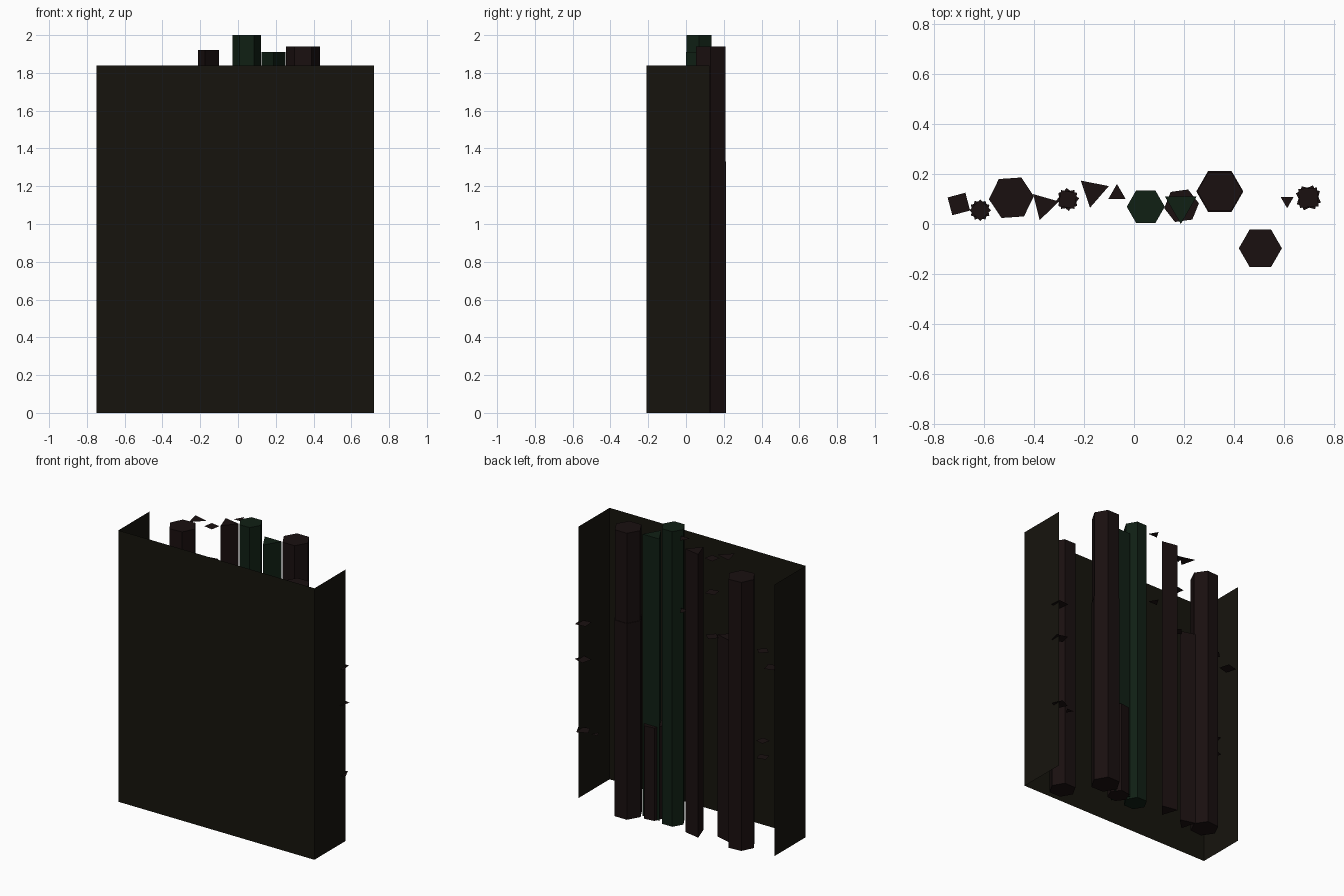
import bpy, bmesh
from math import cos, sin, radians, tau

if "Cube" in bpy.data.objects:
    bpy.data.objects.remove(bpy.data.objects["Cube"])


def material(name, rgb):
    m = bpy.data.materials.new(name)
    m.diffuse_color = (*rgb, 1)
    m.use_nodes = True
    m.node_tree.nodes["Principled BSDF"].inputs["Base Color"].default_value = m.diffuse_color
    return m


DARK = material("dark_olive", (0.008, 0.007, 0.004))
BROWN = material("dark_brown", (0.010, 0.005, 0.005))
GREEN = material("dark_green", (0.005, 0.014, 0.007))


def finish(name, bm, mat):
    mesh = bpy.data.meshes.new(name)
    bm.to_mesh(mesh)
    bm.free()
    mesh.materials.append(mat)
    ob = bpy.data.objects.new(name, mesh)
    bpy.context.collection.objects.link(ob)
    return ob


def polygon(bm, x, y, z, r, sides, angle):
    pts = [(x + r * cos(radians(angle) + tau * i / sides),
            y + r * sin(radians(angle) + tau * i / sides), z) for i in range(sides)]
    return bm.faces.new([bm.verts.new(p) for p in pts])


def column(name, x, y, r, sides, angle, top, mat=BROWN):
    bm = bmesh.new()
    base = polygon(bm, x, y, 0, r, sides, angle)
    ext = bmesh.ops.extrude_face_region(bm, geom=[base], use_keep_orig=True)
    bmesh.ops.translate(bm, vec=(0, 0, top),
                        verts=[v for v in ext["geom"] if isinstance(v, bmesh.types.BMVert)])
    bmesh.ops.recalc_face_normals(bm, faces=bm.faces)
    return finish(name, bm, mat)


def plates(name, x, y, r, sides, layers, mat=BROWN):
    bm = bmesh.new()
    for z, angle in layers:
        polygon(bm, x, y, z, r, sides, angle)
    return finish(name, bm, mat)


# thin screen: front panel with two side returns, open at the back
bm = bmesh.new()
outline = [(-0.75, 0.125), (-0.75, -0.21), (0.72, -0.21), (0.72, 0.125)]
rows = [[bm.verts.new((x, y, z)) for x, y in outline] for z in (0, 1.84)]
for i in range(3):
    bm.faces.new((rows[0][i], rows[0][i + 1], rows[1][i + 1], rows[1][i]))
finish("screen", bm, DARK)

# hexagonal columns
column("hex_column_left", -0.49, 0.105, 0.09, 6, 4, 1.82)
column("hex_column_tall", 0.047, 0.069, 0.076, 6, 0, 2.0, GREEN)
column("hex_column_short", 0.19, 0.073, 0.07, 6, 8, 0.63)
column("hex_column_right", 0.343, 0.13, 0.09, 6, 0, 1.94)
column("hex_column_right_sleeve", 0.343, 0.13, 0.094, 6, 0, 1.33)
column("hex_column_front", 0.505, -0.097, 0.086, 6, 0, 1.77)

# triangular columns
column("tri_column_centre", -0.163, 0.13, 0.066, 3, -101, 1.92)
column("tri_column_left", -0.36, 0.075, 0.062, 3, 134, 1.37)
column("tri_column_green", 0.187, 0.073, 0.073, 3, -90, 1.91, GREEN)

# floating flat leaves
plates("tri_leaves_left", -0.36, 0.075, 0.062, 3, [(1.91, 134)])
plates("tri_leaves_centre", -0.068, 0.12, 0.04, 3, [(1.97, 90), (1.48, 90)])
plates("tri_leaves_right", 0.612, 0.093, 0.03, 3, [(0.45, -90)])
plates("square_leaf_far_left", -0.70, 0.08, 0.052, 4, [(1.25, 60)])
plates("square_leaves_left", -0.615, 0.055, 0.043, 4, [(1.33, 0), (0.72, 30), (0.61, 60)])
plates("square_leaves_centre", -0.265, 0.098, 0.046, 4, [(1.88, 35), (1.65, 55), (1.35, 5)])
plates("square_leaves_right", 0.697, 0.105, 0.053, 4, [(1.185, 50), (0.94, 30), (0.46, 70)])
